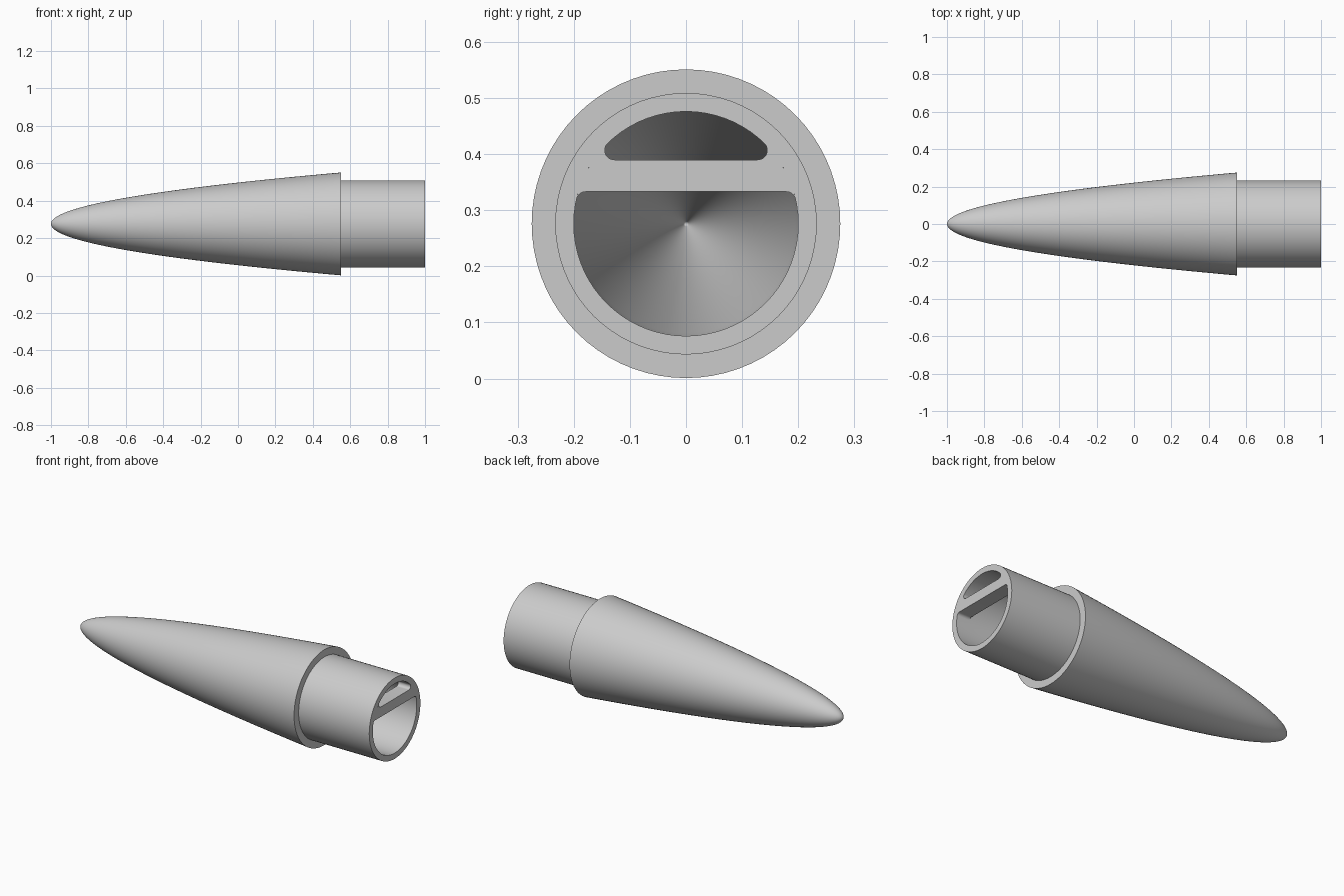
import bpy, bmesh, math
from mathutils import Vector

cube = bpy.data.objects.get("Cube")
if cube:
    bpy.data.objects.remove(cube)

R, R_SHOULDER, R_BORE = 0.275, 0.233, 0.2
WALL = R - R_BORE
X_TIP, X_STEP, X_END = -1.0, 0.55, 1.0
SEGMENTS, STEPS = 72, 40
CENTRE = Vector((0, 0, 0.276))

grey = bpy.data.materials.new("light grey")
grey.use_nodes = True
COLOUR = (0.6, 0.6, 0.6, 1)
grey.diffuse_color = COLOUR
grey.node_tree.nodes["Principled BSDF"].inputs["Base Color"].default_value = COLOUR


def finish(name, bm):
    bmesh.ops.recalc_face_normals(bm, faces=bm.faces)
    mesh = bpy.data.meshes.new(name)
    bm.to_mesh(mesh)
    bm.free()
    mesh.materials.append(grey)
    obj = bpy.data.objects.new(name, mesh)
    obj.location = CENTRE
    bpy.context.collection.objects.link(obj)
    bpy.ops.object.select_all(action="DESELECT")
    obj.select_set(True)
    bpy.context.view_layer.objects.active = obj
    bpy.ops.object.shade_smooth_by_angle(angle=math.radians(30))
    return obj


def nose_curve(offset):
    """Parabolic nose from its tip to the step, moved inwards by offset."""
    start = offset / R
    points = []
    for i in range(STEPS + 1):
        s = start + (1 - start) * i / STEPS
        points.append((X_TIP + (X_STEP - X_TIP) * s * s, R * s - offset))
    return points


# Hollow nose and shoulder, turned around the x axis
profile = nose_curve(0)
profile += [(X_STEP, R_SHOULDER), (X_END, R_SHOULDER), (X_END, R_BORE)]
profile += reversed(nose_curve(WALL))
bm = bmesh.new()
verts = [bm.verts.new((x, 0, max(r, 0))) for x, r in profile]
edges = [bm.edges.new(pair) for pair in zip(verts, verts[1:])]
bmesh.ops.spin(bm, geom=verts + edges, cent=(0, 0, 0), axis=(1, 0, 0),
               angle=math.tau, steps=SEGMENTS, use_duplicate=False)
bmesh.ops.remove_doubles(bm, verts=bm.verts, dist=0.0001)
finish("hollow_nose_cone", bm)

# Tether bar across the bore, with filleted ends that meet the wall
BAR_LOW, BAR_HIGH, BAR_DEPTH, FILLET = 0.057, 0.114, 0.08, 0.017


def arc(cy, cz, radius, a0, a1, n=8):
    return [(cy + radius * math.cos(a0 + (a1 - a0) * i / n),
             cz + radius * math.sin(a0 + (a1 - a0) * i / n)) for i in range(n + 1)]


def fillet_centre(z):
    y = math.sqrt((R_BORE - FILLET) ** 2 - z * z)
    return y, z, math.atan2(z, y)


ly, lz, la = fillet_centre(BAR_LOW - FILLET)
hy, hz, ha = fillet_centre(BAR_HIGH + FILLET)
side = arc(ly, lz, FILLET, math.pi / 2, la)
side += arc(0, 0, R_BORE, la, ha)[1:-1]
side += arc(hy, hz, FILLET, ha, -math.pi / 2, 12)
outline = side + [(-y, z) for y, z in reversed(side)]

bm = bmesh.new()
face = bm.faces.new([bm.verts.new((X_END, y, z)) for y, z in outline])
back = bmesh.ops.extrude_face_region(bm, geom=[face], use_keep_orig=True)
moved = [v for v in back["geom"] if isinstance(v, bmesh.types.BMVert)]
bmesh.ops.translate(bm, verts=moved, vec=(-BAR_DEPTH, 0, 0))
finish("tether_bar", bm)
